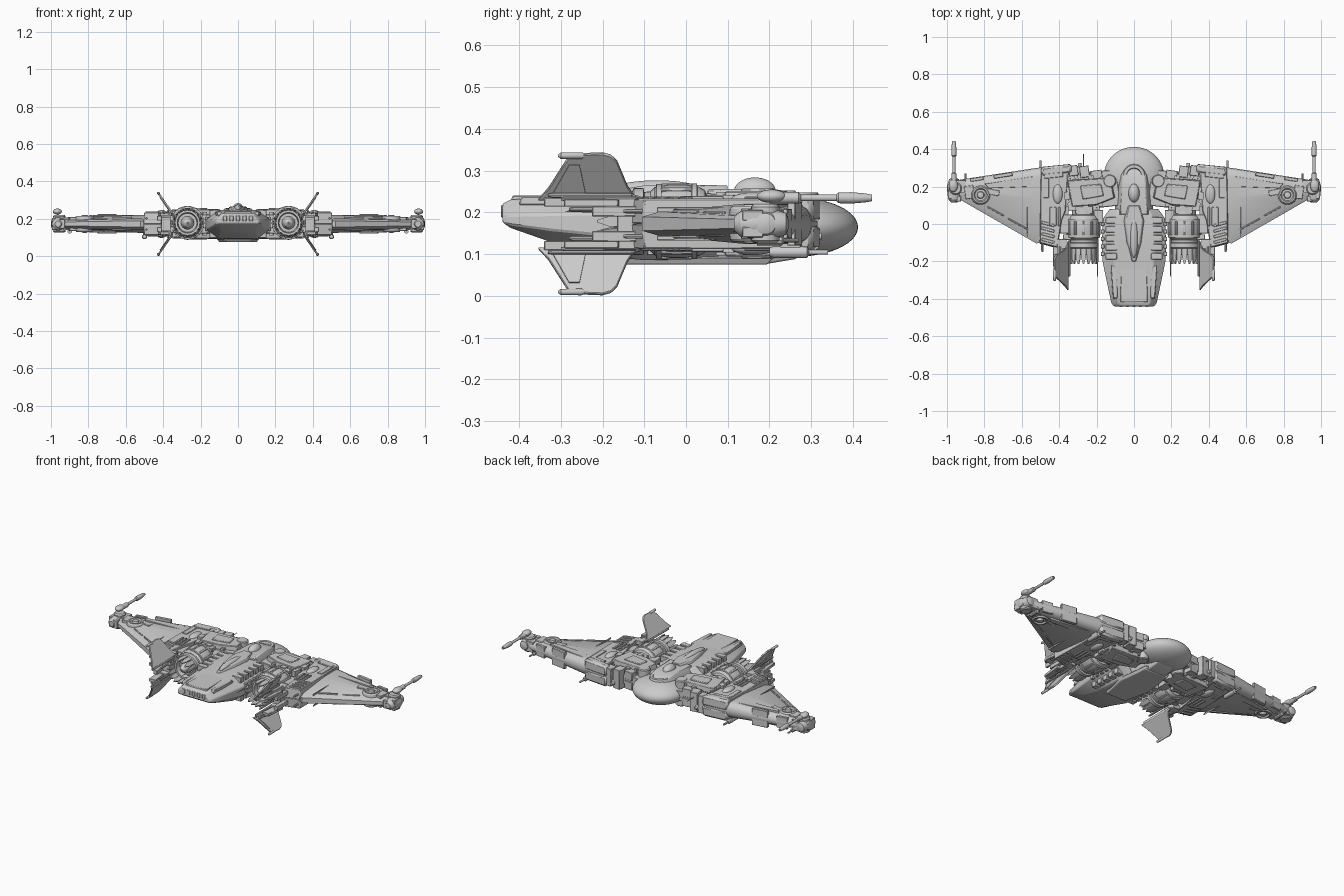
import bpy, bmesh, random
from math import sin, cos, pi, radians
from mathutils import Vector, Matrix

random.seed(4)
ZC = 0.1725  # mid-plane height; all part coordinates are relative to it


def finish(name, bm, mirror="", bevel=0.0, angle=35):
    bmesh.ops.recalc_face_normals(bm, faces=bm.faces)
    me = bpy.data.meshes.new(name)
    bm.to_mesh(me)
    bm.free()
    me.shade_smooth()
    me.set_sharp_from_angle(angle=radians(angle))
    ob = bpy.data.objects.new(name, me)
    bpy.context.collection.objects.link(ob)
    ob.location.z = ZC
    if bevel:
        b = ob.modifiers.new("bevel", "BEVEL")
        b.width, b.segments, b.limit_method = bevel, 1, "ANGLE"
    if mirror:
        m = ob.modifiers.new("mirror", "MIRROR")
        m.use_axis = ("x" in mirror, False, "z" in mirror)
    return ob


def add_loft(bm, rings, cap=True):
    vs = [[bm.verts.new(p) for p in r] for r in rings]
    n = len(vs[0])
    for a, b in zip(vs, vs[1:]):
        for i in range(n):
            bm.faces.new((a[i], a[(i + 1) % n], b[(i + 1) % n], b[i]))
    if cap:
        bm.faces.new(vs[0])
        bm.faces.new(vs[-1])


def loft(name, rings, mirror="", bevel=0.0, cap=True, angle=35):
    bm = bmesh.new()
    add_loft(bm, rings, cap)
    return finish(name, bm, mirror, bevel, angle)


def plate(name, pts, z0, z1, mirror="x", shrink=0.93, bevel=0.003):
    # flat outline in plan, drawn in slightly at the top
    c = sum((Vector(p) for p in pts), Vector((0, 0))) / len(pts)
    top = [c + (Vector(p) - c) * shrink for p in pts]
    return loft(name, [[(x, y, z0) for x, y in pts], [(x, y, z1) for x, y in top]], mirror, bevel)


def add_box(bm, c, s, rot=0.0):
    m = Matrix.Translation(c) @ Matrix.Rotation(radians(rot), 4, "Z") @ Matrix.Diagonal((*s, 1))
    bmesh.ops.create_cube(bm, size=1, matrix=m)


def boxes(name, items, mirror="xz", bevel=0.002):
    bm = bmesh.new()
    for it in items:
        add_box(bm, *it)
    return finish(name, bm, mirror, bevel)


def lathe(name, c, prof, axis="y", mirror="x", n=32, cap=True):
    # prof: (position along axis, radius)
    rings = []
    for t, r in prof:
        ring = []
        for i in range(n):
            a, b = r * cos(2 * pi * i / n), r * sin(2 * pi * i / n)
            off = {"y": (a, t, b), "z": (a, b, t), "x": (t, a, b)}[axis]
            ring.append(Vector(c) + Vector(off))
        rings.append(ring)
    return loft(name, rings, mirror, 0, cap, 30)


def ellipsoid(name, c, r, mirror="", u=32, v=20):
    bm = bmesh.new()
    bmesh.ops.create_uvsphere(bm, u_segments=u, v_segments=v, radius=1,
                              matrix=Matrix.Translation(c) @ Matrix.Diagonal((*r, 1)))
    return finish(name, bm, mirror, 0, 60)


# Central hull: eight-sided sections (y, half width, top, bottom, top flat ratio)
def hull_ring(y, w, t, b, k):
    return [(w, y, t * .35), (w * k, y, t), (-w * k, y, t), (-w, y, t * .35),
            (-w, y, b * .35), (-w * k, y, b), (w * k, y, b), (w, y, b * .35)]


loft("hull", [hull_ring(*s) for s in (
    (.08, .13, .07, -.08, .6), (.03, .165, .075, -.085, .62), (-.1, .172, .075, -.087, .62),
    (-.2, .168, .07, -.078, .62), (-.32, .143, .064, -.045, .66), (-.42, .122, .058, -.01, .72),
    (-.44, .108, .048, .004, .72))], bevel=.004)
loft("neck", [hull_ring(*s) for s in (
    (.05, .105, .082, -.095, .7), (.2, .09, .085, -.095, .7), (.26, .085, .075, -.085, .7),
    (.295, .07, .058, -.065, .7))], bevel=.004)
ellipsoid("nose_dome", (0, .26, -.008), (.16, .152, .071), u=48, v=28)
ellipsoid("neck_blister", (0, .165, .078), (.03, .05, .033))
lathe("dome_collar", (0, .26, 0), [(.062, .06), (.075, .056), (.075, .04), (.06, .036)], "z", "", cap=False)

# Spine and hull armour
loft("spine", [hull_ring(*s) for s in (
    (.1, .045, .092, .03, .6), (.02, .075, .093, .03, .6), (-.1, .06, .092, .03, .5),
    (-.2, .02, .073, .03, .5))], bevel=.003)
ellipsoid("spine_ridge", (0, -.07, .08), (.022, .11, .024))
plate("rear_deck", [(.07, -.21), (-.07, -.21), (-.075, -.42), (.075, -.42)], .05, .068, "", .96)
plate("rear_side_panel", [(.09, -.22), (.125, -.22), (.112, -.4), (.088, -.4)], .045, .066)
plate("belly_plate", [(.085, .21), (-.085, .21), (-.11, .0), (-.07, -.17), (.07, -.17), (.11, .0)],
      -.08, -.098, "", .92)
boxes("hull_slats", [((.122, .02 - .048 * i, .058), (.06, .034, .034)) for i in range(5)], "xz")
boxes("hull_side_ribs", [((.168, .0 - .04 * i, 0), (.018, .022, .075)) for i in range(5)], "x")
boxes("tail_vents", [((.0 + .035 * i, -.436, .03), (.02, .014, .03)) for i in range(3)], "x")

# Diagonal arms joining neck to wings
plate("arm_core", [(.07, .1), (.09, .24), (.37, .23), (.37, .1), (.2, .085)], -.05, .05, "x", 1)
plate("arm_armour", [(.1, .14), (.125, .25), (.36, .235), (.335, .09), (.2, .1)], .045, .078, "xz", .95)
plate("arm_inset_panel", [(.16, .15), (.175, .215), (.29, .205), (.275, .13)], .07, .084, "xz", .95)
boxes("arm_front_blocks", [((.2, .262, .03), (.06, .05, .05), -8), ((.265, .28, .02), (.05, .06, .08), -8),
                           ((.325, .285, .025), (.05, .055, .06), -8), ((.235, .25, 0), (.24, .06, .06), -4)])
lathe("arm_joint", (.13, .23, .0), [(-.08, .03), (-.075, .035), (.075, .035), (.08, .03)], "z", n=20)
items = []
for i in range(46):  # machinery between arms and wings
    items.append(((random.uniform(.17, .36), random.uniform(.07, .27), random.uniform(.02, .06)),
                  (random.uniform(.01, .04), random.uniform(.01, .05), random.uniform(.02, .045)), -8))
boxes("arm_machinery", items, "xz", 0)

# Engines
EX, EZ = .27, .006
lathe("engine_body", (EX, 0, EZ), [
    (.1, .05), (.09, .06), (.05, .062), (.045, .075), (.03, .083), (0, .088), (-.04, .088), (-.075, .082),
    (-.085, .072), (-.1, .07), (-.102, .08), (-.125, .08), (-.13, .07), (-.15, .066),
    (-.15, .055), (-.12, .05), (-.12, .035), (-.16, .022), (-.175, .004)])
for j, (y, r) in enumerate(((.02, .09), (-.065, .089))):
    lathe(f"engine_band_{j + 1}", (EX, y, EZ), [(.008, r - .01), (.006, r), (-.006, r), (-.008, r - .01)], cap=False)
bm = bmesh.new()
for i in range(16):  # pointed exhaust petals
    m = Matrix.Translation((EX, 0, EZ)) @ Matrix.Rotation(2 * pi * i / 16, 4, "Y")
    add_loft(bm, [[m @ Vector(p) for p in ((-w, y, r), (w, y, r), (w, y, r + .007), (-w, y, r + .007))]
                  for y, w, r in ((-.13, .0125, .066), (-.185, .012, .069), (-.213, .003, .066))])
finish("exhaust_petals", bm, "x")
bm = bmesh.new()
for i in range(12):  # ribs around the barrel
    m = Matrix.Translation((EX, -.022, EZ)) @ Matrix.Rotation(2 * pi * i / 12, 4, "Y") @ Matrix.Translation((0, 0, .086))
    bmesh.ops.create_cube(bm, size=1, matrix=m @ Matrix.Diagonal((.012, .075, .01, 1)))
finish("engine_ribs", bm, "x", .002)
boxes("engine_mounts", [((.19, .04, .035), (.05, .07, .03)), ((.36, .0, .03), (.07, .1, .03)),
                        ((.355, -.07, .03), (.05, .03, .03)), ((.3, .075, .045), (.03, .04, .04)),
                        ((.235, .075, .045), (.03, .04, .04))])


# Wings: rounded leading edge, thin trailing edge (x, leading y, trailing y, half thickness)
def wing_ring(x, le, te, h):
    c = le - te
    up = [(le, 0), (le - .004, .45 * h), (le - .013, .75 * h), (le - .03, .95 * h), (le - .05, h),
          (le - .4 * c, h), (te + .1 * c, .6 * h), (te, .35 * h)]
    return [(x, y, z) for y, z in up] + [(x, y, -z) for y, z in up[:0:-1]]


loft("wing", [wing_ring(*s) for s in ((.35, .315, -.03, .05), (.52, .3, -.105, .048), (.93, .237, .13, .03),
                                      (.96, .225, .145, .026))], "x")
plate("wing_root_armour", [(.365, .07), (.35, .3), (.5, .285), (.505, -.105), (.41, -.13), (.385, .02)],
      .0, .06, "xz", .97)
plate("wing_edge_sleeve", [(.33, .27), (.33, .322), (.5, .305), (.5, .25)], .0, .066, "xz", .95, .012)
plate("wing_outer_panel", [(.54, .255), (.8, .215), (.78, .19), (.54, .2)], .02, .047, "xz", .97, .001)
boxes("wing_seams", [((.57 + .001, .08, .034), (.004, .3, .012)), ((.7, .26, .03), (.1, .02, .045), -9),
                     ((.84, .24, .018), (.07, .018, .036), -9), ((.62, .0, .02), (.12, .008, .03), 29),
                     ((.74, .068, .015), (.1, .008, .03), 29)])
ellipsoid("root_capsule", (.408, .16, .058), (.026, .052, .017), "xz", 20, 12)
boxes("root_vents", [((.4 + .022 * i, .04, .06), (.013, .1, .014)) for i in range(3)]
      + [((.46, .0 - .03 * i, .058), (.07, .015, .014), 15) for i in range(4)]
      + [((.47, .2, .06), (.03, .12, .01)), ((.43, .26, .06), (.1, .025, .014), -6)])
lathe("wing_turret_ring", (.82, .155, 0), [(.02, .052), (.036, .05), (.043, .044), (.043, .036), (.034, .03),
                                           (.034, .02), (.046, .016), (.048, .006)], "z", "xz", 28)
boxes("turret_fairing", [((.755, .17, .03), (.07, .03, .022), 12), ((.88, .17, .026), (.05, .07, .022), -8)])

# Wingtip pods and long guns
lathe("tip_pod", (.962, 0, 0), [(.245, .012), (.24, .026), (.215, .034), (.16, .036), (.13, .03), (.115, .016)], n=24)
lathe("tip_hub", (.955, .19, 0), [(-.045, .028), (-.04, .034), (.04, .034), (.048, .028)], "z", n=24)
lathe("tip_side_cap", (.955, .19, 0), [(0, .032), (.03, .03), (.04, .025), (.045, .012)], "x", n=20)
ellipsoid("gun_turret", (.966, .205, .066), (.024, .035, .016), "x", 20, 12)
lathe("gun_barrel", (.963, 0, .062), [(.2, .014), (.27, .014), (.275, .008), (.36, .008), (.365, .013), (.395, .014),
                                      (.43, .011), (.445, .008), (.445, .004), (.42, .003)], n=14)
boxes("tip_blocks", [((.925, .2, 0), (.05, .07, .066)), ((.985, .16, .02), (.02, .05, .025)),
                     ((.94, .135, .01), (.03, .03, .03))], "xz")
lathe("lower_tip_gun", (.9, 0, -.04), [(.17, .012), (.23, .012), (.235, .005), (.27, .005)], n=10)

# Slanted tail fins, upper and lower
def fin_point(s, y, off=0):
    return Vector((.352 + .075 * s + .84 * off, y, .058 + .1085 * s - .55 * off))


fin = [(0, -.355), (.25, -.33), (1, -.278), (1.03, -.2), (.98, -.18), (.85, -.165), (.3, -.14), (.1, -.125), (0, -.09)]
loft("tail_fin", [[fin_point(s, y, o) for s, y in fin] for o in (-.005, .005)], "xz", .002)
loft("fin_panel", [[fin_point(s, y, o) for s, y in ((.15, -.32), (.8, -.28), (.8, -.255), (.15, -.24))]
                   for o in (0, .009)], "xz")
tip = fin_point(.97, 0)
lathe("fin_tip_pod", tip, [(-.306, .003), (-.3, .0075), (-.25, .008), (-.24, .004)], mirror="xz", n=12)
boxes("fin_mount", [((.385, -.14, .048), (.05, .12, .026)), ((.4, -.225, .05), (.045, .13, .018), -6),
                    ((.36, -.23, .052), (.012, .22, .022)), ((.42, -.16, .03), (.025, .13, .025))])
boxes("fin_spar", [((.385, -.13, 0), (.05, .07, .08))], "x")
for j, (x, z, y0, y1) in enumerate(((.375, .068, -.33, -.13), (.395, .06, -.3, -.12), (.345, .035, -.28, -.05),
                                    (.49, .03, -.15, -.06))):
    lathe(f"fin_rod_{j + 1}", (x, 0, z), [(y0, .004), (y0 + .01, .006), (y1, .006)], mirror="xz", n=10)

# Small guns, sensors and antennae
lathe("wing_gun", (.5, 0, -.068), [(.2, .01), (.21, .014), (.29, .014), (.295, .006), (.34, .006)], n=12)
boxes("wing_gun_mount", [((.5, .25, -.05), (.015, .05, .03))], "x")
lathe("antenna", (-.27, 0, .03), [(.27, .005), (.3, .003), (.375, .0015)], mirror="", n=8)
lathe("inner_prong", (.195, 0, .03), [(-.29, .001), (-.2, .004), (-.08, .005)], n=8)
lathe("arm_sensor", (.29, 0, -.03), [(.27, .018), (.305, .018), (.31, .01), (.325, .008)], n=14)
